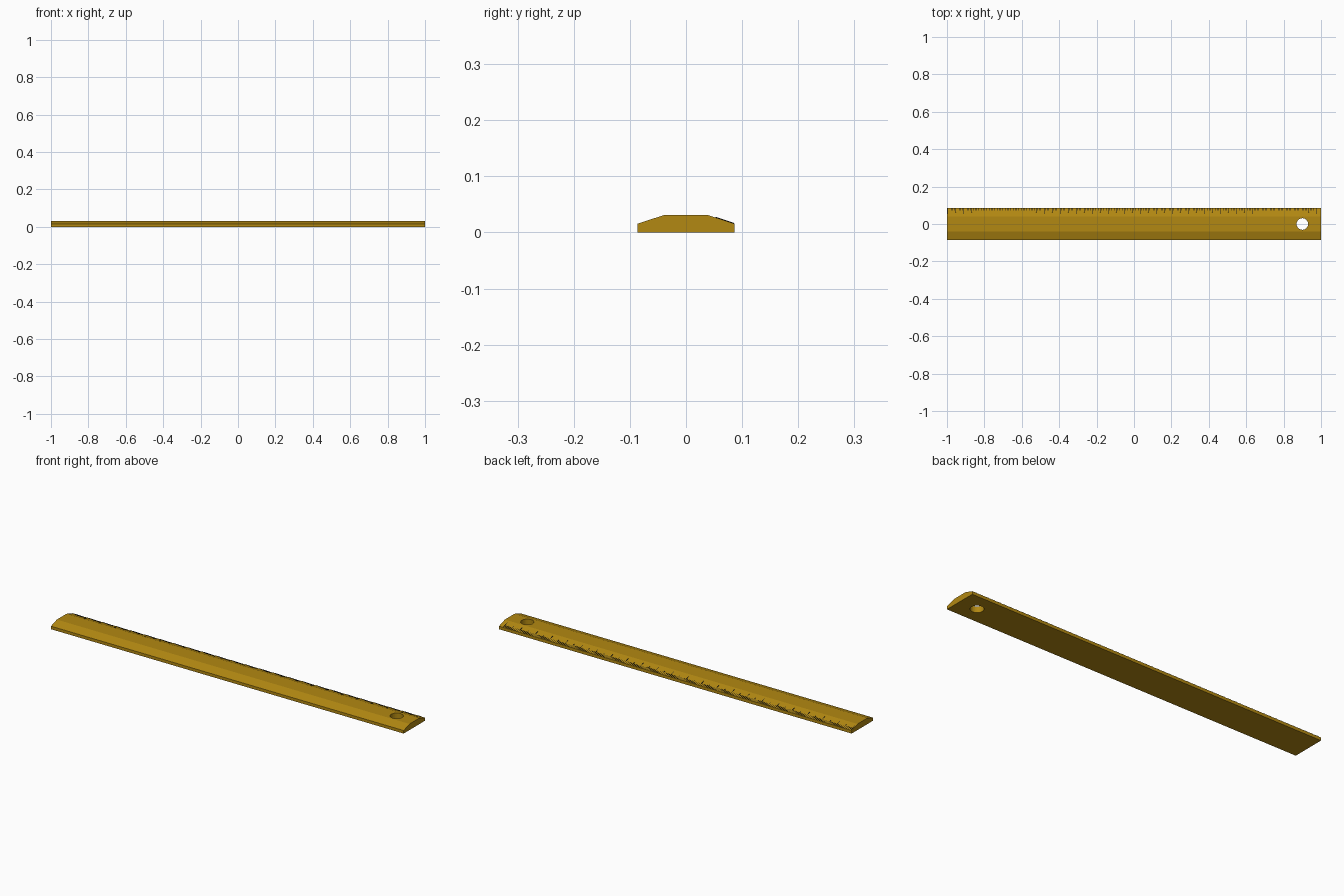
import bpy, bmesh, math
from mathutils import Vector

if "Cube" in bpy.data.objects:
    bpy.data.objects.remove(bpy.data.objects["Cube"])


def material(name, color):
    m = bpy.data.materials.new(name)
    m.diffuse_color = (*color, 1)
    m.use_nodes = True
    m.node_tree.nodes["Principled BSDF"].inputs["Base Color"].default_value = m.diffuse_color
    return m


def add_object(name, bm, mat):
    bmesh.ops.recalc_face_normals(bm, faces=bm.faces)
    mesh = bpy.data.meshes.new(name)
    bm.to_mesh(mesh)
    bm.free()
    obj = bpy.data.objects.new(name, mesh)
    bpy.context.collection.objects.link(obj)
    mesh.materials.append(mat)
    return obj


wood = material("wood", (0.45, 0.25, 0.006))
ink = material("ink", (0.01, 0.01, 0.012))

# Ruler body: bevelled cross-section extruded along x
W, FLAT, EDGE, TOP = 0.0865, 0.039, 0.0155, 0.031
half = [(W, 0), (W, EDGE), (FLAT, TOP)]
profile = half + [(-y, z) for y, z in reversed(half)]
bm = bmesh.new()
face = bm.faces.new([bm.verts.new((-1, y, z)) for y, z in profile])
ext = bmesh.ops.extrude_face_region(bm, geom=[face])
bmesh.ops.translate(bm, vec=(2, 0, 0),
                    verts=[v for v in ext["geom"] if isinstance(v, bmesh.types.BMVert)])
body = add_object("ruler_body", bm, wood)

# Hanging hole
bpy.ops.mesh.primitive_cylinder_add(vertices=32, radius=0.031, depth=0.2, location=(0.9, 0, 0))
cutter = bpy.context.object
cutter.name = "hole_cutter"
cutter.data.materials.append(wood)
cut = body.modifiers.new("hole", 'BOOLEAN')
cut.object = cutter
cut.solver = 'EXACT'
bpy.context.view_layer.objects.active = body
bpy.ops.object.modifier_apply(modifier=cut.name)
bpy.data.objects.remove(cutter)

# Graduation marks lying on the rear bevel
edge = Vector((0, W, EDGE))
slope = (Vector((0, FLAT, TOP)) - edge).normalized()
normal = Vector((0, -slope.z * -1, -slope.y))
bm = bmesh.new()
PITCH, LIFT, START = 0.00857, 0.0012, -0.995
for i in range(231):
    length = 0.035 if i % 10 == 0 else 0.024 if i % 5 == 0 else 0.015
    x = START + i * PITCH
    rings = []
    for dx in (-0.0011, 0.0011):
        a = edge + slope * 0.001
        b = edge + slope * (0.001 + length)
        pts = [a - normal * 0.001, a + normal * LIFT, b + normal * LIFT, b - normal * 0.001]
        rings.append([bm.verts.new(p + Vector((x + dx, 0, 0))) for p in pts])
    l, r = rings
    bm.faces.new(l)
    bm.faces.new(r[::-1])
    for k in range(4):
        n = (k + 1) % 4
        bm.faces.new((l[k], r[k], r[n], l[n]))
add_object("graduation_marks", bm, ink)
